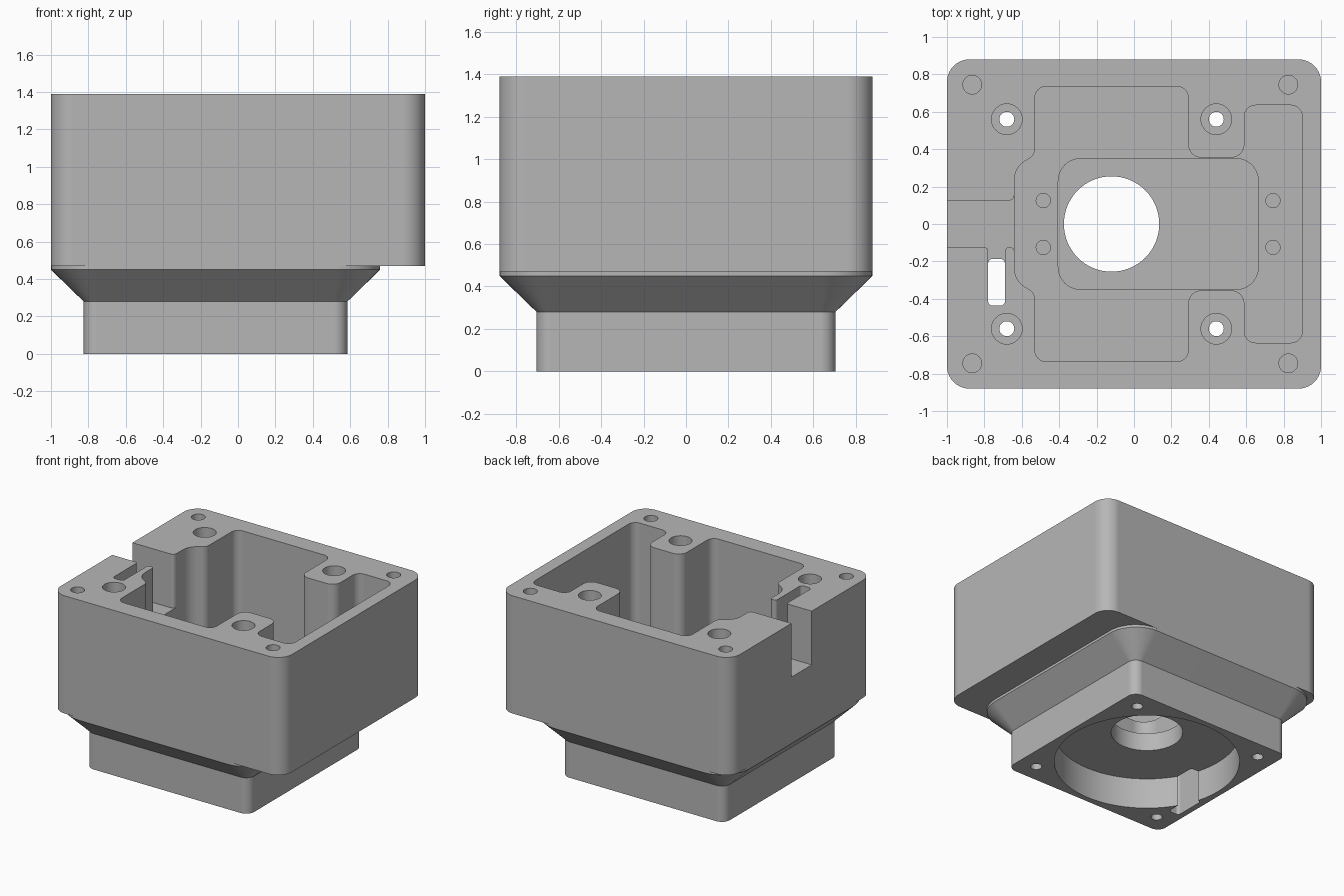
import bpy, bmesh, math
from mathutils import Vector

cube = bpy.data.objects.get("Cube")
if cube:
    bpy.data.objects.remove(cube, do_unlink=True)

grey = bpy.data.materials.new("housing grey")
grey.use_nodes = True
colour = (0.47, 0.47, 0.47, 1)
grey.diffuse_color = colour
grey.node_tree.nodes["Principled BSDF"].inputs["Base Color"].default_value = colour

CX = -0.12  # axis of the round bore and the screw pattern


def rounded(corners, steps=10):
    """Outline through (x, y, radius) corners, each replaced by an arc."""
    out = []
    for i, (x, y, r) in enumerate(corners):
        p = Vector((x, y))
        if r == 0:
            out.append(p)
            continue
        u = (Vector(corners[i - 1][:2]) - p).normalized()
        v = (Vector(corners[(i + 1) % len(corners)][:2]) - p).normalized()
        half = u.angle(v) / 2
        centre = p + (u + v).normalized() * r / math.sin(half)
        a = p + u * r / math.tan(half) - centre
        b = p + v * r / math.tan(half) - centre
        start = math.atan2(a.y, a.x)
        sweep = math.atan2(a.x * b.y - a.y * b.x, a.dot(b))
        for k in range(steps + 1):
            t = start + sweep * k / steps
            out.append(centre + r * Vector((math.cos(t), math.sin(t))))
    return out


def box(x0, x1, y0, y1, r):
    return rounded([(x0, y0, r), (x1, y0, r), (x1, y1, r), (x0, y1, r)])


def circle(x, y, r, n=32):
    return [Vector((x + r * math.cos(2 * math.pi * k / n),
                    y + r * math.sin(2 * math.pi * k / n))) for k in range(n)]


def loft(name, sections):
    """Solid through a stack of (height, outline) sections."""
    bm = bmesh.new()
    rings = [[bm.verts.new((p.x, p.y, z)) for p in line] for z, line in sections]
    bm.faces.new(rings[0])
    bm.faces.new(rings[-1])
    n = len(rings[0])
    for low, high in zip(rings, rings[1:]):
        for i in range(n):
            j = (i + 1) % n
            bm.faces.new((low[i], low[j], high[j], high[i]))
    bmesh.ops.recalc_face_normals(bm, faces=bm.faces)
    mesh = bpy.data.meshes.new(name)
    bm.to_mesh(mesh)
    bm.free()
    mesh.materials.append(grey)
    obj = bpy.data.objects.new(name, mesh)
    bpy.context.collection.objects.link(obj)
    return obj


def combine(target, tool, operation):
    tool.hide_render = True
    mod = target.modifiers.new(tool.name, 'BOOLEAN')
    mod.operation = operation
    mod.solver = 'EXACT'
    mod.object = tool
    bpy.context.view_layer.objects.active = target
    bpy.ops.object.modifier_apply(modifier=mod.name)
    bpy.data.objects.remove(tool, do_unlink=True)


def cut(name, outline, z0, z1):
    combine(housing, loft(name, [(z0, outline), (z1, outline)]), 'DIFFERENCE')


# Upper body and the flared motor plinth under it
TOP, ABOVE, BELOW = 1.39, 1.5, -0.1
body = box(-1, 1, -0.88, 0.88, 0.12)
housing = loft("housing", [(0.47, body), (TOP, body)])
foot = box(-0.825, 0.585, -0.705, 0.705, 0.07)
flare = box(-1, 0.76, -0.88, 0.88, 0.24)
plinth = loft("plinth", [(0, foot), (0.28, foot), (0.45, flare), (0.47, flare)])
combine(housing, plinth, 'UNION')

# Main cavity, leaving four screw bosses
upper = [(-0.64, 0.30, 0.12), (-0.53, 0.37, 0.06), (-0.53, 0.735, 0.06),
         (0.29, 0.735, 0.06), (0.29, 0.355, 0.07), (0.59, 0.355, 0.07),
         (0.59, 0.635, 0.06), (0.90, 0.635, 0.06)]
cavity = upper + [(x, -y, r) for x, y, r in reversed(upper)]
FLOOR = 0.56
cut("cavity", rounded(cavity), FLOOR, ABOVE)
cut("floor_recess", box(-0.405, 0.665, -0.35, 0.35, 0.12), 0.38, FLOOR + 0.1)

# Cable notch in the side wall with its narrow channel
notch = [(-1.1, 0.125, 0), (-0.64, 0.125, 0.03), (-0.64, 0.17, 0), (-0.6, 0.17, 0),
         (-0.6, -0.17, 0), (-0.64, -0.17, 0), (-0.64, -0.125, 0.02),
         (-0.69, -0.125, 0.02), (-0.69, -0.437, 0.025), (-0.78, -0.437, 0.025),
         (-0.78, -0.125, 0.02), (-1.1, -0.125, 0)]
cut("cable_notch", rounded(notch), 0.97, ABOVE)

# Round bore below, shaft hole and cable slot
cut("motor_bore", circle(CX, 0, 0.66, 96), BELOW, 0.24)
cut("shaft_hole", circle(CX, 0, 0.255, 64), 0.1, 0.7)
cut("cable_slot", box(-0.78, -0.69, -0.437, -0.187, 0.025), BELOW, ABOVE)

# Screw holes, mirrored front to back
for side in (-1, 1):
    for x in (CX - 0.56, CX + 0.56):
        cut("screw_hole", circle(x, side * 0.56, 0.04), BELOW, ABOVE)
        cut("counterbore", circle(x, side * 0.56, 0.082), 0.56, ABOVE)
    for x in (-0.865, 0.825):
        cut("lid_hole", circle(x, side * 0.745, 0.05), 1.0, ABOVE)
    for x in (-0.485, 0.743):
        cut("floor_hole", circle(x, side * 0.125, 0.038), 0.49, 0.7)

# Smooth the rounded corners, keep the edges crisp
bpy.ops.object.select_all(action='DESELECT')
housing.select_set(True)
bpy.context.view_layer.objects.active = housing
bpy.ops.object.shade_smooth_by_angle(angle=math.radians(30))
weighted = housing.modifiers.new("flat_face_normals", 'WEIGHTED_NORMAL')
weighted.keep_sharp = True
